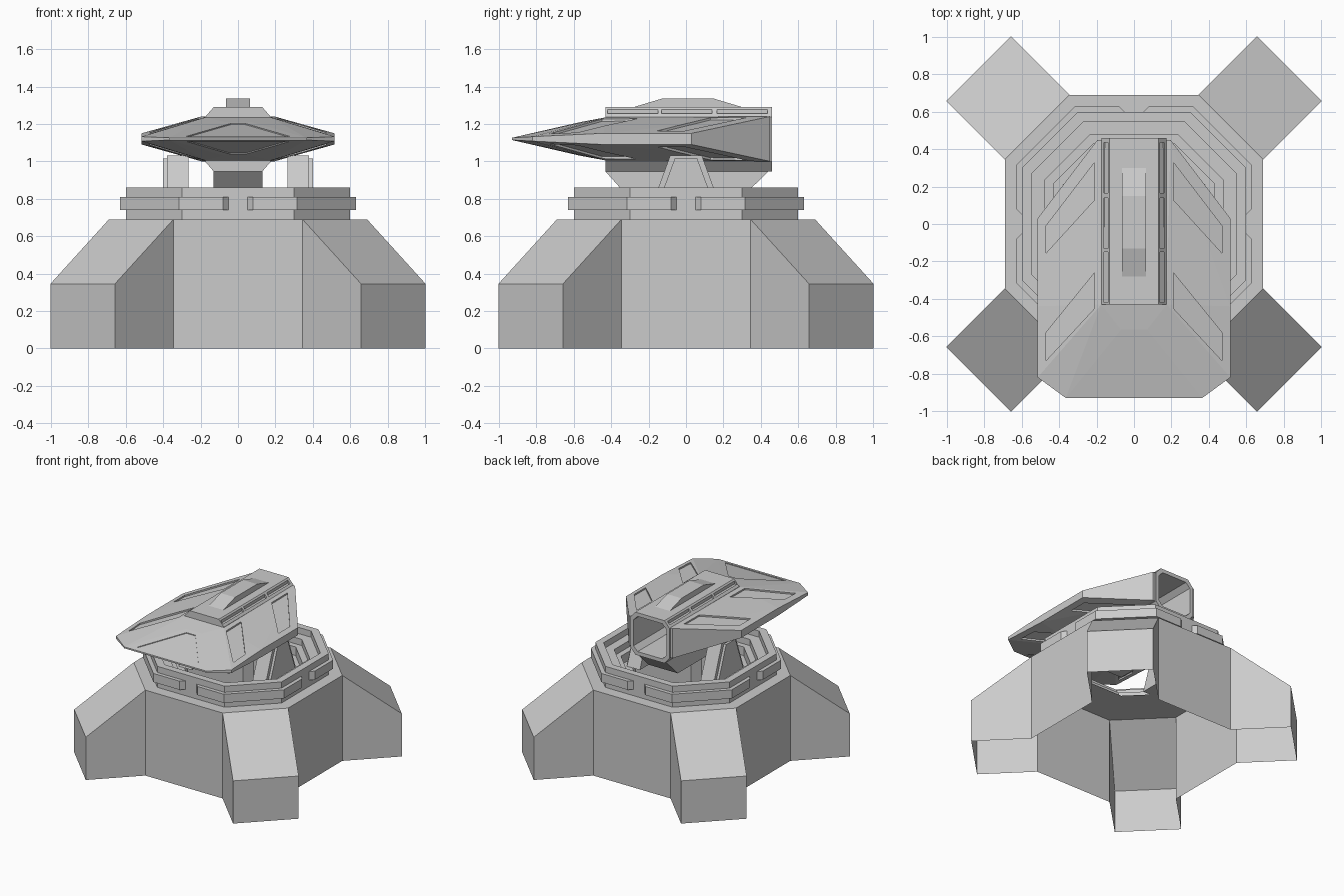
import bpy, bmesh
from mathutils import Vector
from mathutils.bvhtree import BVHTree

if "Cube" in bpy.data.objects:
    bpy.data.objects.remove(bpy.data.objects["Cube"])

MID = 1.12  # height of the wing mid plane


def finish(bm, name, fix=True):
    bmesh.ops.remove_doubles(bm, verts=bm.verts, dist=1e-5)
    if fix:
        bmesh.ops.recalc_face_normals(bm, faces=bm.faces)
    me = bpy.data.meshes.new(name)
    bm.to_mesh(me)
    bm.free()
    ob = bpy.data.objects.new(name, me)
    bpy.context.collection.objects.link(ob)
    return ob


def face(bm, pts):
    return bm.faces.new([bm.verts.new(p) for p in pts])


def loft(bm, a, b):
    """Closed solid between two matching outlines."""
    va, vb = [bm.verts.new(p) for p in a], [bm.verts.new(p) for p in b]
    fs = [bm.faces.new(va), bm.faces.new(vb[::-1])]
    n = len(va)
    for i in range(n):
        j = (i + 1) % n
        fs.append(bm.faces.new((va[i], vb[i], vb[j], va[j])))
    bmesh.ops.recalc_face_normals(bm, faces=fs)


def solid(name, a, b):
    bm = bmesh.new()
    loft(bm, a, b)
    return finish(bm, name)


def octagon(r, z):
    h = r / 2
    return [Vector((x, y, z)) for x, y in
            [(h, -r), (r, -h), (r, h), (h, r), (-h, r), (-r, h), (-r, -h), (-h, -r)]]


def cut(target, cutter):
    cutter.hide_render = True
    cutter.hide_viewport = False
    cutter.display_type = 'WIRE'
    m = target.modifiers.new("cut", 'BOOLEAN')
    m.operation, m.solver, m.object = 'DIFFERENCE', 'EXACT', cutter


# Base shell, open underneath: octagon walls, four legs, top with a hole
bm = bmesh.new()
top, low, hole = octagon(.69, .69), octagon(.69, 0), octagon(.36, .69)
for i in range(8):
    j = (i + 1) % 8
    face(bm, [top[i], top[j], hole[j], hole[i]])
    if i % 2:
        face(bm, [low[i], low[j], top[j], top[i]])
    else:
        d = Vector(((low[i].x > 0 or low[j].x > .5) and 1 or -1,
                    1 if low[i].y + low[j].y > 0 else -1, 0))
        d.x = 1 if low[i].x + low[j].x > 0 else -1
        d *= .313
        up = Vector((0, 0, .345))
        fi, fj = low[i] + d, low[j] + d
        face(bm, [low[i], fi, fi + up, top[i]])
        face(bm, [fj, low[j], top[j], fj + up])
        face(bm, [fi, fj, fj + up, fi + up])
        face(bm, [fi + up, fj + up, top[j], top[i]])
finish(bm, "base_shell")

# Stepped turntable ring
bm = bmesh.new()
prof = [(.60, .69), (.60, .86), (.545, .86), (.545, .81), (.475, .81),
        (.475, .76), (.43, .76), (.43, .69)]
rings = [octagon(r, z) for r, z in prof]
for a, b in zip(rings, rings[1:] + rings[:1]):
    for i in range(8):
        j = (i + 1) % 8
        face(bm, [a[i], a[j], b[j], b[i]])
finish(bm, "turntable_ring")

# Raised band around the ring, one piece per corner
band = [(.08, .63), (.315, .63), (.63, .315), (.63, .08), (.60, .05), (.59, .05),
        (.59, .295), (.295, .59), (.05, .59), (.05, .60)]
for sx in (-1, 1):
    for sy in (-1, 1):
        solid("ring_band", [(sx * x, sy * y, .74) for x, y in band],
              [(sx * x, sy * y, .81) for x, y in band])


# Support pillars, each with a thin outer plate
def trapezoid(x, ht, hb, zt):
    return [(x, -hb, .69), (x, hb, .69), (x, ht, zt), (x, -ht, zt)]


for s in (-1, 1):
    solid("pillar", trapezoid(s * .265, .085, .21, 1.03), trapezoid(s * .38, .085, .21, 1.03))
    solid("pillar_plate", trapezoid(s * .375, .06, .18, 1.015), trapezoid(s * .40, .06, .18, 1.015))

# Tapered pedestal under the turret
solid("pedestal", [(x, y, .945) for x, y in [(-.13, -.43), (.13, -.43), (.13, .44), (-.13, .44)]],
      [(x, y, .80) for x, y in [(-.13, -.30), (.13, -.30), (.13, .29), (-.13, .29)]])

# Wing and nose: one faceted convex shape
bm = bmesh.new()
outline = [(.515, .03, .03), (.515, -.44, .03), (.515, -.82, .012), (.365, -.93, .006),
           (.07, -.565, .09), (.175, -.43, .115), (.195, .45, .12)]
for x, y, h in outline:
    for sx in (-1, 1):
        for sz in (-1, 1):
            bm.verts.new((sx * x, y, MID + sz * h))
bmesh.ops.convex_hull(bm, input=bm.verts)
bmesh.ops.dissolve_limit(bm, angle_limit=.01, verts=bm.verts, edges=bm.edges)
tree = BVHTree.FromBMesh(bm)
wing = finish(bm, "wing_and_nose")

# Shallow panel recesses on wings and nose, above and below
panels = [[(.21, .33), (.21, .13), (.47, -.155), (.47, -.01)],
          [(.21, -.26), (.21, -.45), (.47, -.73), (.47, -.58)]]
panels += [[(-x, y) for x, y in p] for p in panels]
panels.append([(-.04, -.60), (.04, -.60), (.275, -.895), (-.275, -.895)])
bm = bmesh.new()
for p in panels:
    depth = .006 if len(set(abs(x) for x, y in p)) and p[0][1] == -.60 else .012
    for s in (-1, 1):
        hs = [tree.ray_cast(Vector((x, y, 3)), Vector((0, 0, -1)))[0].z - MID for x, y in p]
        loft(bm, [(x, y, MID + s * (h - depth)) for (x, y), h in zip(p, hs)],
             [(x, y, MID + s * (h + .04)) for (x, y), h in zip(p, hs)])
cut(wing, finish(bm, "panel_cutter", False))


# Central body with chamfered corners
def section(w, c, h, k, y):
    pts = [(w, h), (c, k), (c, -k), (w, -h)]
    pts += [(-x, -z) for x, z in pts]
    return [(x, y, MID - .002 + z) for x, z in pts]


body = solid("body", section(.13, .175, .172, .12, -.43), section(.13, .175, .172, .12, .46))

# Open rear bay
bay = solid("bay_cutter", section(.11, .147, .142, .105, .06), section(.11, .147, .142, .105, .6))
cut(body, bay)
cut(wing, bay)

# Slots along the upper chamfers
bm = bmesh.new()
for s in (-1, 1):
    for y0, y1 in [(-.42, -.15), (-.13, .14), (.165, .435)]:
        q = [(s * .14, y0), (s * .16, y0), (s * .16, y1), (s * .14, y1)]
        loft(bm, [(x, y, 1.288 - .9 * (abs(x) - .125) - .02) for x, y in q],
             [(x, y, 1.32) for x, y in q])
cut(body, finish(bm, "slot_cutter", False))

# Raised hump on the roof
hump = [(-.28, 1.28), (-.28, 1.29), (-.13, 1.335), (.15, 1.335), (.30, 1.29), (.30, 1.28)]
solid("roof_hump", [(-.065, y, z) for y, z in hump], [(.065, y, z) for y, z in hump])
